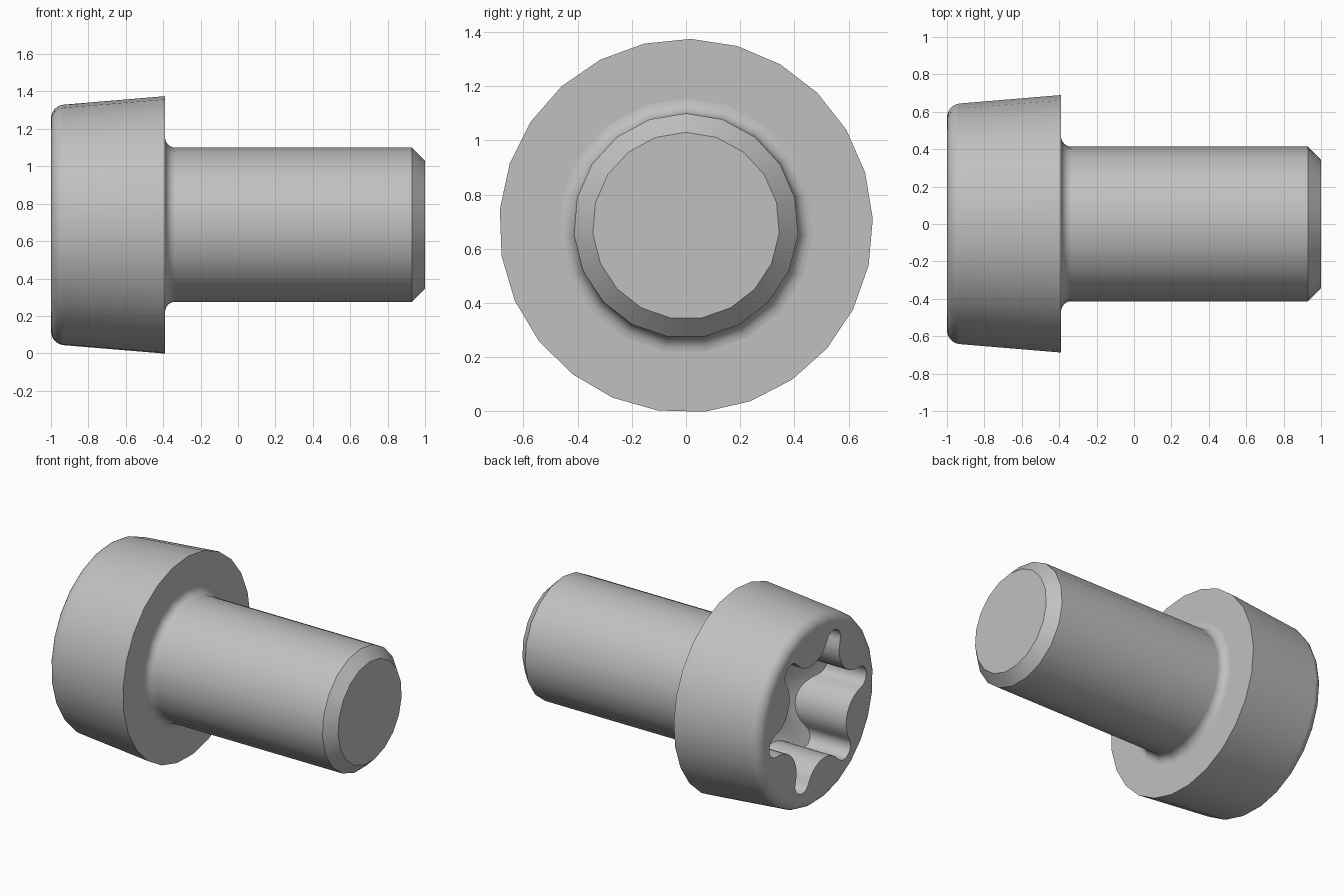
import bpy
import bmesh
import math

if "Cube" in bpy.data.objects:
    bpy.data.objects.remove(bpy.data.objects["Cube"], do_unlink=True)

AXIS_Z = 0.685  # height of the screw's axis, which runs along x

# Single steel grey
steel = bpy.data.materials.new("steel_grey")
steel.use_nodes = True
steel.diffuse_color = (0.53, 0.53, 0.53, 1)
steel.node_tree.nodes["Principled BSDF"].inputs["Base Color"].default_value = (0.53, 0.53, 0.53, 1)


def arc(cx, cy, r, a0, a1, n):
    """Points on an arc, angles in degrees."""
    angles = [math.radians(a0 + (a1 - a0) * i / n) for i in range(n + 1)]
    return [(cx + r * math.cos(a), cy + r * math.sin(a)) for a in angles]


def around(x, r, t):
    """Point at radius r, turned by t from the top towards -y."""
    return (x, -r * math.sin(t), AXIS_Z + r * math.cos(t))


def make_object(name, bm):
    bmesh.ops.recalc_face_normals(bm, faces=bm.faces)
    mesh = bpy.data.meshes.new(name)
    bm.to_mesh(mesh)
    bm.free()
    mesh.materials.append(steel)
    obj = bpy.data.objects.new(name, mesh)
    bpy.context.collection.objects.link(obj)
    return obj


def bridge(bm, a, b):
    for i in range(len(a)):
        j = (i + 1) % len(a)
        bm.faces.new((a[i], a[j], b[j], b[i]))


def lathe(name, profile, sides, phase=0.0):
    """Closed solid turned around the x axis from (x, radius) points."""
    bm = bmesh.new()
    rings = [[bm.verts.new(around(x, r, phase + 2 * math.pi * i / sides))
              for i in range(sides)] for x, r in profile]
    for a, b in zip(rings, rings[1:]):
        bridge(bm, a, b)
    bm.faces.new(rings[0])
    bm.faces.new(rings[-1])
    return make_object(name, bm)


def activate(obj):
    bpy.ops.object.select_all(action='DESELECT')
    obj.select_set(True)
    bpy.context.view_layer.objects.active = obj


def smooth(obj):
    activate(obj)
    bpy.ops.object.shade_smooth_by_angle(angle=math.radians(32))
    mod = obj.modifiers.new("even_shading", 'WEIGHTED_NORMAL')
    mod.keep_sharp = True


# Head: tapered drum with a rounded outer rim
head = lathe("head", arc(-0.925, 0.57, 0.075, 180, 95, 6) + [(-0.39, 0.69)],
             25, math.radians(-1.5))

# Shank: fillet under the head, straight body, chamfered tip
fillet = arc(-0.335, 0.47, 0.055, 180, 270, 6)
shank = lathe("shank", [(-0.41, 0.47)] + fillet + [(0.93, 0.415), (1.0, 0.345)], 19)

# Six-lobed socket outline: narrow outer lobes joined by wide inward bumps
lobe_c, lobe_r, bump_c, bump_r = 0.455, 0.075, 0.54, 0.195
bx, by = bump_c * math.cos(math.pi / 6), bump_c * math.sin(math.pi / 6)
tangent = math.degrees(math.atan2(by, bx - lobe_c))
unit = arc(lobe_c, 0, lobe_r, -tangent, tangent, 14)
unit += arc(bx, by, bump_r, 180 + tangent, 240 - tangent, 10)[1:-1]
outline = []
for k in range(6):
    turn = math.radians(22 + 60 * k)
    outline += [(math.hypot(u, v), math.atan2(v, u) + turn) for u, v in unit]

# Socket cutter with a conical floor
bm = bmesh.new()
mouth = [bm.verts.new(around(-1.1, r, t)) for r, t in outline]
floor = [bm.verts.new(around(-0.70 + 0.5 * (0.53 - r), r, t)) for r, t in outline]
apex = bm.verts.new((-0.70 + 0.5 * 0.53, 0, AXIS_Z))
bridge(bm, mouth, floor)
bm.faces.new(mouth)
for i in range(len(floor)):
    bm.faces.new((floor[i], floor[(i + 1) % len(floor)], apex))
cutter = make_object("socket_cutter", bm)
cutter.hide_render = True

# Cut the socket into the head
cut = head.modifiers.new("socket", 'BOOLEAN')
cut.operation = 'DIFFERENCE'
cut.solver = 'EXACT'
cut.object = cutter
activate(head)
bpy.ops.object.modifier_apply(modifier=cut.name)
bpy.data.objects.remove(cutter, do_unlink=True)

smooth(head)
smooth(shank)
